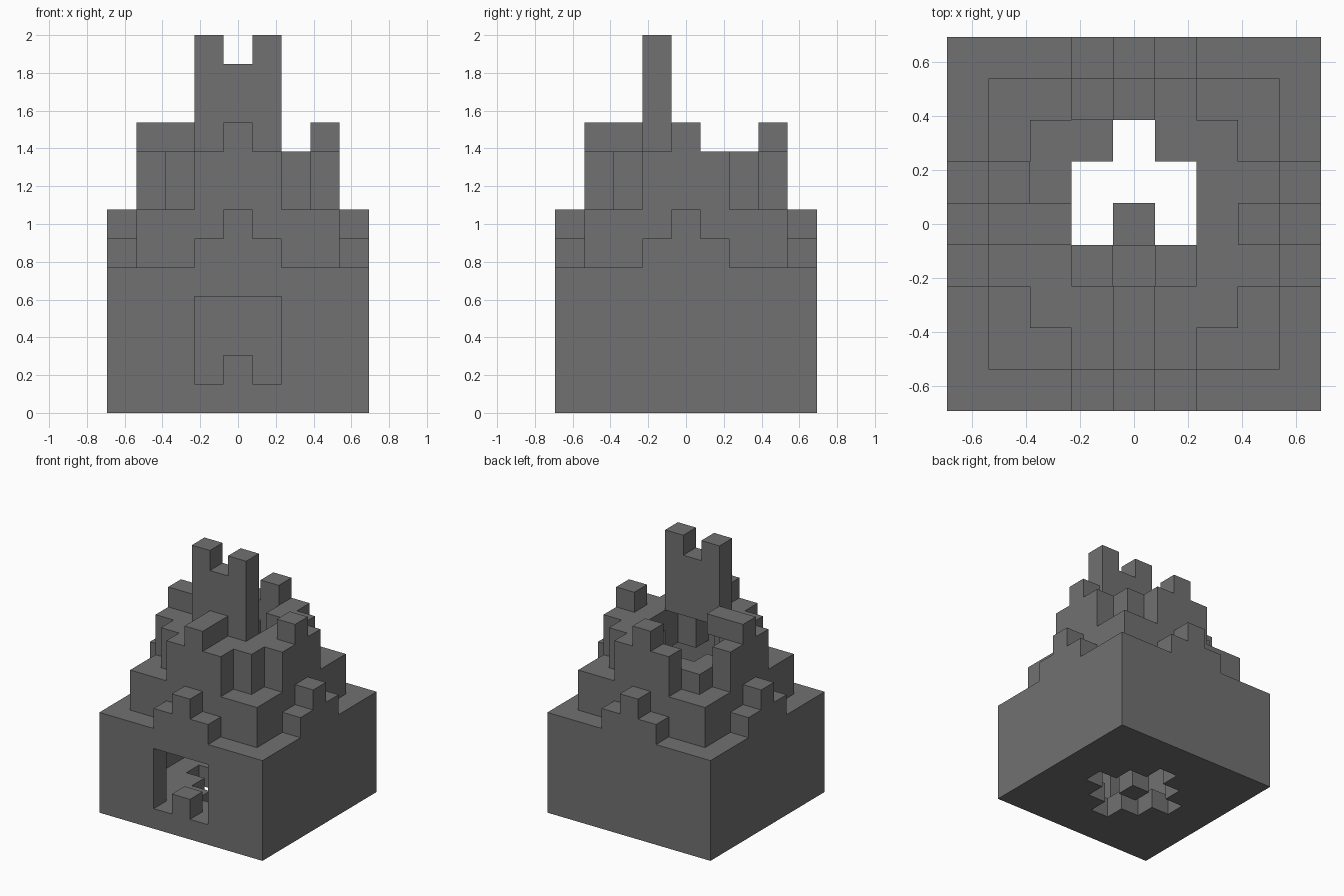
import bpy, bmesh
from itertools import product
from mathutils import Vector

cube = bpy.data.objects.get("Cube")
if cube:
    bpy.data.objects.remove(cube, do_unlink=True)

UNIT = 2 / 13          # edge of one building block

stone = bpy.data.materials.new("grey_stone")
stone.use_nodes = True
stone.diffuse_color = (0.165, 0.165, 0.165, 1)
bsdf = next(n for n in stone.node_tree.nodes if n.type == 'BSDF_PRINCIPLED')
bsdf.inputs["Base Color"].default_value = stone.diffuse_color
bsdf.inputs["Roughness"].default_value = 0.9


def box(x0, x1, y0, y1, z0, z1):
    """Blocks from x0..x1 and y0..y1 inclusive, between heights z0 and z1."""
    return set(product(range(x0, x1 + 1), range(y0, y1 + 1), range(z0, z1)))


def square(r, z0, z1):
    return box(-r, r, -r, r, z0, z1)


def cross(r, w, z0, z1):
    return box(-r, r, -w, w, z0, z1) | box(-w, w, -r, r, z0, z1)


def four_sides(r, w, z0, z1):
    """A strip of half width w in the middle of each side of a square ring."""
    return (box(-w, w, -r, -r, z0, z1) | box(-w, w, r, r, z0, z1)
            | box(-r, -r, -w, w, z0, z1) | box(r, r, -w, w, z0, z1))


def star(z0, z1):
    return square(1, z0, z1) | cross(2, 0, z0, z1)


parts = {}

# Floor with a star-shaped opening around a central block
parts["floor"] = square(4, 0, 1) - star(0, 1)
parts["centre_block"] = box(0, 0, 0, 0, 0, 1)

# Lower walls with a doorway and a raised sill block
doorway = box(-1, 1, -4, -4, 1, 4) - box(0, 0, -4, -4, 1, 2)
parts["lower_walls"] = square(4, 1, 5) - square(3, 1, 5) - doorway

# Stepped gables on the lower walls
parts["lower_gables"] = four_sides(4, 1, 5, 6) | four_sides(4, 0, 6, 7)

# Middle walls
parts["middle_walls"] = square(3, 5, 7) - square(2, 5, 7)

# Upper walls, broken down at the back right corner and open to the sky
broken = box(-2, -1, 1, 2, 8, 9) - square(1, 8, 9)
upper = (square(2, 7, 9) | cross(3, 1, 7, 9)) - star(7, 9)
parts["upper_walls"] = (upper - broken) | box(2, 2, 0, 0, 8, 9)

# Crest blocks, longer on the front and right
parts["upper_crests"] = (four_sides(3, 0, 9, 10) | box(0, 0, -2, -2, 9, 10)
                         | box(-2, -2, 0, 0, 9, 10))

# Tower slab with two merlons
parts["tower"] = box(-1, 1, -1, -1, 9, 12)
parts["tower_merlons"] = box(-1, -1, -1, -1, 12, 13) | box(1, 1, -1, -1, 12, 13)

solid = set().union(*parts.values())


def build(name, cells):
    """Mesh of the exposed block sides, merged into large flat faces."""
    bm = bmesh.new()
    for cell in sorted(cells):
        centre = Vector(cell) + Vector((0, 0, 0.5))
        for axis, sign in product(range(3), (-1, 1)):
            n = Vector((0, 0, 0))
            n[axis] = sign
            if tuple(int(a + b) for a, b in zip(cell, n)) in solid:
                continue
            u = Vector((0, 0, 0))
            u[(axis + 1) % 3] = 0.5
            v = n.cross(u)
            mid = centre + n * 0.5
            corners = (mid - u - v, mid + u - v, mid + u + v, mid - u + v)
            bm.faces.new([bm.verts.new(c * UNIT) for c in corners])
    bmesh.ops.remove_doubles(bm, verts=bm.verts, dist=0.001)
    bmesh.ops.dissolve_limit(bm, angle_limit=0.01, verts=bm.verts, edges=bm.edges)
    mesh = bpy.data.meshes.new(name)
    bm.to_mesh(mesh)
    bm.free()
    mesh.materials.append(stone)
    bpy.context.collection.objects.link(bpy.data.objects.new(name, mesh))


for part_name, part_cells in parts.items():
    build(part_name, part_cells)
